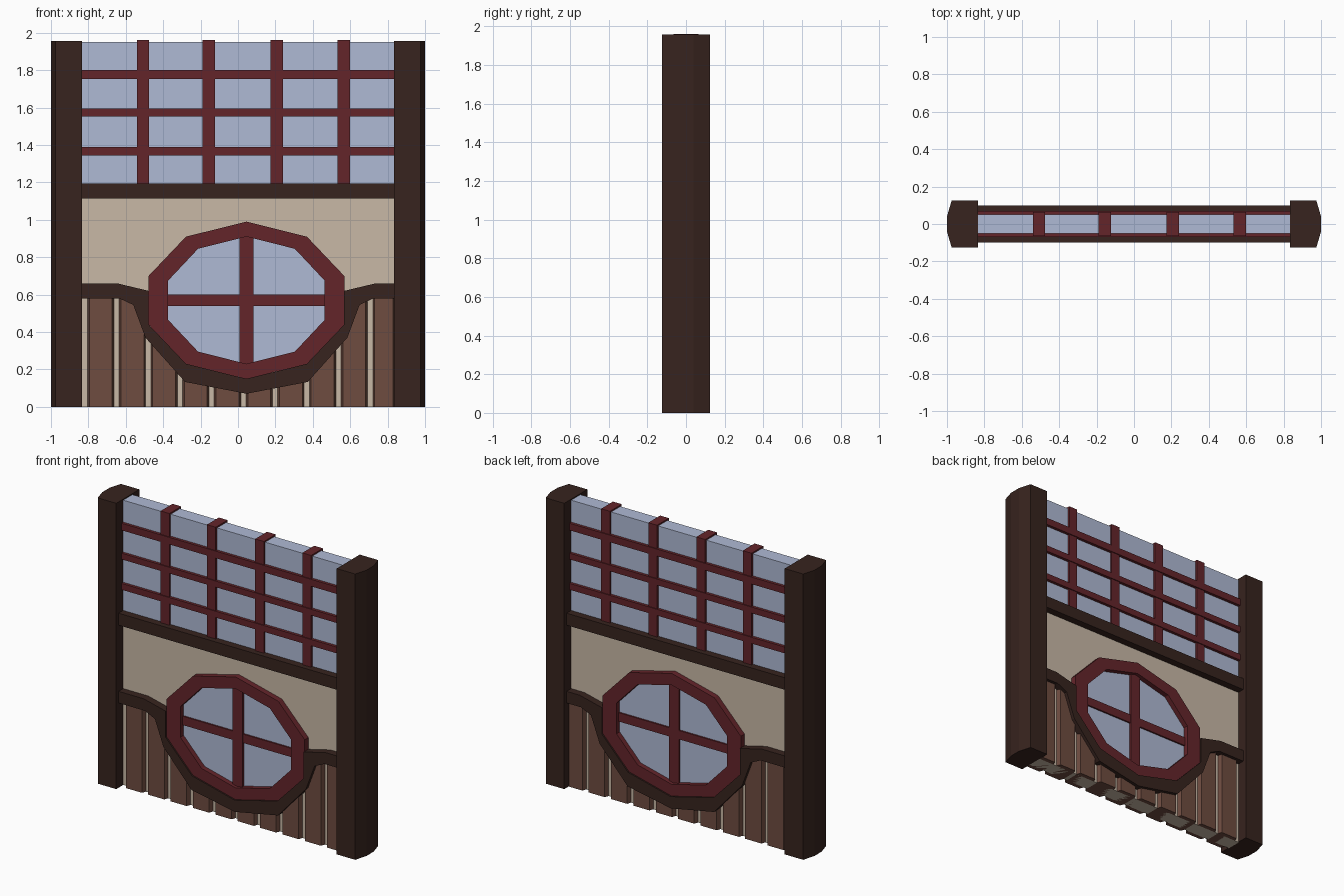
import bpy, bmesh, math

if "Cube" in bpy.data.objects:
    bpy.data.objects.remove(bpy.data.objects["Cube"])


def material(name, rgb):
    m = bpy.data.materials.new(name)
    m.diffuse_color = (*rgb, 1)
    m.use_nodes = True
    m.node_tree.nodes["Principled BSDF"].inputs["Base Color"].default_value = m.diffuse_color
    return m


DARK = material("dark_timber", (0.038, 0.017, 0.013))
RED = material("red_timber", (0.127, 0.018, 0.023))
BROWN = material("plank_wood", (0.156, 0.072, 0.051))
PLASTER = material("plaster", (0.58, 0.48, 0.38))
GLASS = material("glass", (0.43, 0.49, 0.66))


def finish(name, bm, mat):
    bmesh.ops.recalc_face_normals(bm, faces=bm.faces)
    me = bpy.data.meshes.new(name)
    bm.to_mesh(me)
    bm.free()
    me.materials.append(mat)
    ob = bpy.data.objects.new(name, me)
    bpy.context.collection.objects.link(ob)
    return ob


def loft(name, rings, mat, closed=False):
    """Skin equal-length rings of 3D points; cap the ends or close the loop."""
    bm = bmesh.new()
    rows = [[bm.verts.new(p) for p in r] for r in rings]
    n = len(rows[0])
    pairs = list(zip(rows, rows[1:])) + ([(rows[-1], rows[0])] if closed else [])
    for a, b in pairs:
        for i in range(n):
            j = (i + 1) % n
            bm.faces.new((a[i], a[j], b[j], b[i]))
    if not closed:
        bm.faces.new(rows[0])
        bm.faces.new(rows[-1])
    return finish(name, bm, mat)


def box(name, x0, x1, y, z0, z1, mat):
    front = [(x0, z0), (x1, z0), (x1, z1), (x0, z1)]
    return loft(name, [[(x, s * y, z) for x, z in front] for s in (-1, 1)], mat)


# corner posts with faceted outer side
for side, label in ((-1, "left"), (1, "right")):
    plan = [(0.835, -0.125), (0.975, -0.125), (1, -0.04),
            (1, 0.04), (0.975, 0.125), (0.835, 0.125)]
    loft(label + "_post", [[(side * x, y, z) for x, y in plan] for z in (0, 1.957)], DARK)

# wall infill, upper glazing and middle beam
box("plaster_wall", -0.84, 0.84, 0.05, 0, 1.15, PLASTER)
box("upper_glass", -0.84, 0.84, 0.05, 1.15, 1.95, GLASS)
box("middle_beam", -0.84, 0.84, 0.1, 1.113, 1.195, DARK)

# lattice over the upper glazing
for i, x in enumerate((-0.508, -0.157, 0.208, 0.565)):
    box(f"lattice_upright_{i + 1}", x - 0.033, x + 0.033, 0.064, 1.15, 1.96, RED)
for i, (z0, z1) in enumerate(((1.345, 1.388), (1.553, 1.595), (1.752, 1.8))):
    box(f"lattice_rail_{i + 1}", -0.84, 0.84, 0.07, z0, z1, RED)

# ten-sided window
CX, CZ = 0.045, 0.57


def decagon(rx, rz, y):
    return [(CX + rx * math.sin(i * math.pi / 5), y, CZ + rz * math.cos(i * math.pi / 5))
            for i in range(10)]


OUT, INN = (0.55, 0.42), (0.44, 0.34)
loft("window_frame", [decagon(*OUT, -0.09), decagon(*OUT, 0.09),
                      decagon(*INN, 0.09), decagon(*INN, -0.09)], RED, closed=True)
loft("window_glass", [decagon(0.46, 0.36, y) for y in (-0.055, 0.055)], GLASS)
box("window_mullion", CX - 0.038, CX + 0.038, 0.068, 0.21, 0.93, RED)
box("window_crossbar", CX - 0.44, CX + 0.44, 0.066, 0.54, 0.6, RED)

# rail that dips under the window: lower and upper edge, mirrored about the window axis
half = [((0, 0.07), (0, 0.15)), ((0.328, 0.133), (0.323, 0.23)), ((0.54, 0.37), (0.523, 0.44)),
        ((0.605, 0.545), (0.523, 0.62)), ((0.68, 0.58), (0.69, 0.66))]
edges = [((CX - a, b), (CX - c, d)) for (a, b), (c, d) in half[:0:-1]]
edges += [((CX + a, b), (CX + c, d)) for (a, b), (c, d) in half]
edges = [((-0.84, 0.58), (-0.84, 0.66))] + edges + [((0.84, 0.58), (0.84, 0.66))]
loft("curved_rail", [[(lo[0], -0.1, lo[1]), (lo[0], 0.1, lo[1]),
                      (up[0], 0.1, up[1]), (up[0], -0.1, up[1])] for lo, up in edges], DARK)

# planks, cut to follow the rail
path = [(lo[0] * 0.7 + up[0] * 0.3, lo[1] * 0.7 + up[1] * 0.3) for lo, up in edges]


def rail_z(x):
    for (xa, za), (xb, zb) in zip(path, path[1:]):
        if xa <= x <= xb:
            return za + (zb - za) * (x - xa) / (xb - xa)
    return path[-1][1]


for i in range(10):
    x0 = -0.805 + 0.1695 * i
    x1 = min(x0 + 0.142, 0.84)
    inner = [x for x, z in path if x0 + 0.02 < x < x1 - 0.02]
    rings = []
    for y, inset in ((-0.078, 0.01), (-0.05, 0), (0.05, 0), (0.078, 0.01)):
        xs = [x0 + inset] + inner + [x1 - inset]
        prof = [(x1 - inset, 0), (x0 + inset, 0)] + [(x, rail_z(x)) for x in xs]
        rings.append([(x, y, z) for x, z in prof])
    loft(f"plank_{i + 1}", rings, BROWN)
